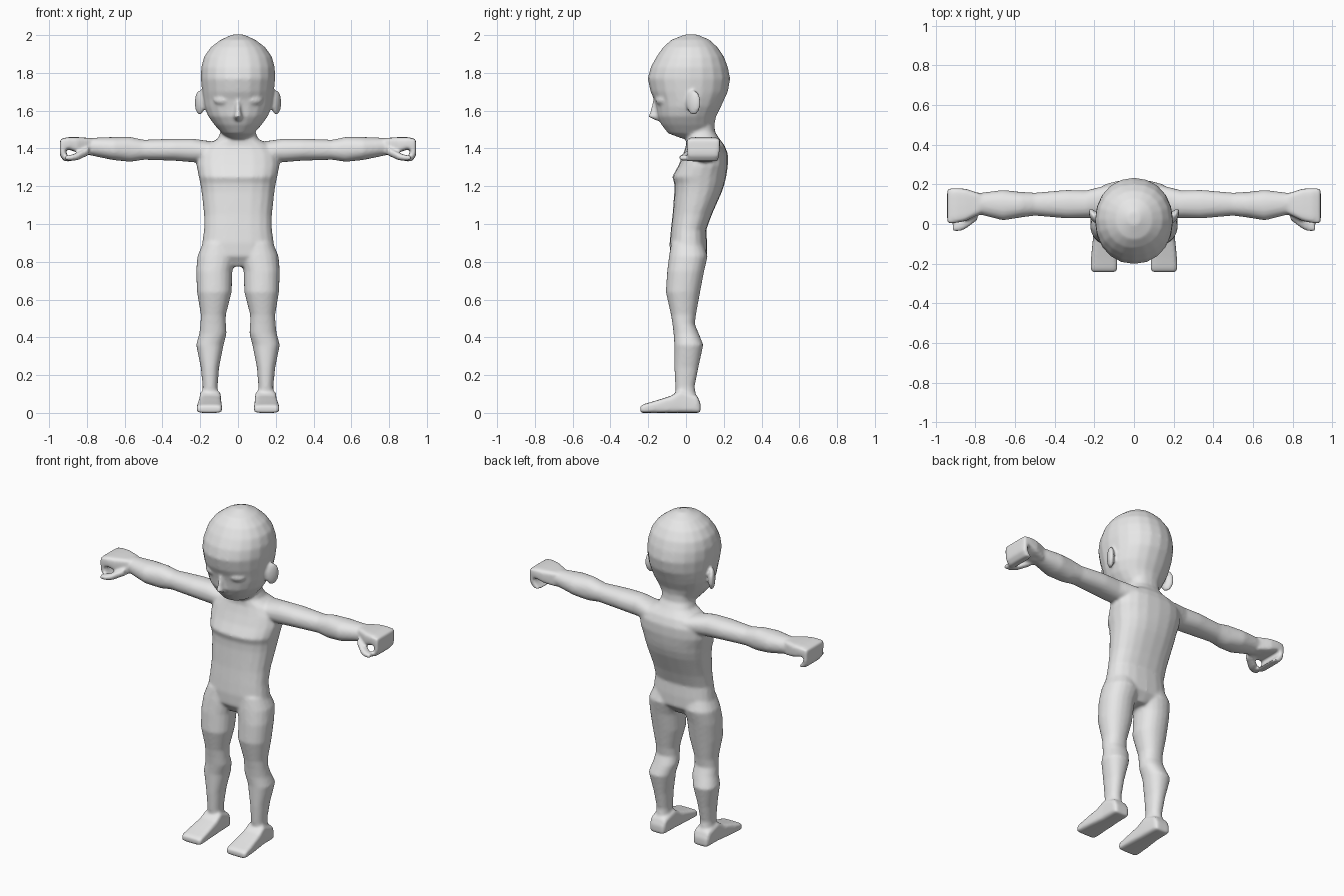
import bpy, bmesh, math
from mathutils import Matrix, Vector

bm = bmesh.new()
SIDES = 20


def loft(axis, rings, p=2.0, s=1):
    """Skin superellipse rings (t, a0, a1, b0, b1) along an axis; s=-1 mirrors in x."""
    loops = []
    for t, a0, a1, b0, b1 in rings:
        loop = []
        for i in range(SIDES):
            ang = 2 * math.pi * i / SIDES
            c, d = math.cos(ang), math.sin(ang)
            a = (a0 + a1) / 2 + (a1 - a0) / 2 * math.copysign(abs(c) ** (2 / p), c)
            b = (b0 + b1) / 2 + (b1 - b0) / 2 * math.copysign(abs(d) ** (2 / p), d)
            x, y, z = {'x': (t, a, b), 'y': (a, t, b), 'z': (a, b, t)}[axis]
            loop.append(bm.verts.new((s * x, y, z)))
        loops.append(loop)
    for l0, l1 in zip(loops, loops[1:]):
        for i in range(SIDES):
            j = (i + 1) % SIDES
            bm.faces.new((l0[i], l0[j], l1[j], l1[i]))
    bm.faces.new(loops[0])
    bm.faces.new(loops[-1])


def blob(center, size, rot_z=0.0):
    m = (Matrix.Translation(Vector(center)) @ Matrix.Rotation(rot_z, 4, 'Z')
         @ Matrix.Diagonal((*size, 1)))
    bmesh.ops.create_uvsphere(bm, u_segments=16, v_segments=10, radius=1, matrix=m)


def sym(z, w, y0, y1):
    return (z, -w, w, y0, y1)


# head
loft('z', [sym(1.452, .05, -.02, .12), sym(1.48, .085, -.095, .14),
           sym(1.525, .125, -.13, .15), sym(1.57, .158, -.152, .16),
           sym(1.62, .178, -.16, .185), sym(1.66, .185, -.17, .203),
           sym(1.70, .19, -.188, .222), sym(1.77, .197, -.203, .234),
           sym(1.83, .195, -.187, .222), sym(1.885, .18, -.157, .202),
           sym(1.935, .145, -.122, .168), sym(1.975, .093, -.078, .125),
           sym(2.003, .03, -.005, .06)], 2.1)

# nose
loft('z', [(1.545, -.012, .012, -.155, -.1), (1.568, -.024, .024, -.2, -.1),
           (1.59, -.019, .019, -.192, -.1), (1.665, -.012, .012, -.172, -.1)])

# torso and neck
loft('z', [sym(.775, .05, -.05, .07), sym(.83, .2, -.085, .112),
           sym(.9, .19, -.087, .112), sym(.97, .18, -.08, .107),
           sym(1.05, .18, -.071, .137), sym(1.17, .193, -.062, .19),
           sym(1.215, .2, -.062, .205), sym(1.25, .208, -.073, .213),
           sym(1.31, .22, -.04, .222), sym(1.37, .215, -.015, .222),
           sym(1.415, .18, 0, .205), sym(1.45, .108, 0, .178),
           sym(1.49, .092, 0, .153), sym(1.56, .092, 0, .15)], 2.4)

for s in (1, -1):
    # closed eyelids and ears
    blob((s * .088, -.135, 1.655), (.045, .022, .024), s * .4)
    blob((s * .203, .04, 1.642), (.02, .042, .066), s * -.5)
    # arms
    loft('x', [(.12, .03, .2, 1.33, 1.435), (.24, .03, .17, 1.327, 1.452),
               (.34, .028, .172, 1.335, 1.452), (.5, .042, .158, 1.34, 1.446),
               (.57, .033, .162, 1.329, 1.461), (.66, .018, .172, 1.338, 1.461),
               (.78, .048, .157, 1.363, 1.456), (.82, .04, .165, 1.37, 1.456)], 2.2, s)
    # palms, curled fingers and thumbs
    loft('x', [(.78, .05, .155, 1.365, 1.455), (.85, .015, .178, 1.378, 1.46),
               (.9, .005, .181, 1.395, 1.46), (.942, .003, .178, 1.39, 1.45)], 5, s)
    loft('z', [(1.45, .885, .942, .005, .178), (1.385, .912, .944, .005, .178),
               (1.36, .9, .942, .008, .175), (1.332, .875, .92, .01, .17)], 5, s)
    loft('x', [(.79, .02, .08, 1.365, 1.41), (.85, -.025, .04, 1.337, 1.378),
               (.88, -.037, .02, 1.335, 1.367), (.915, -.037, .0, 1.337, 1.362)], 2.5, s)
    # legs
    loft('z', [(.9, .02, .185, -.078, .092), (.83, .008, .215, -.09, .115),
               (.75, .03, .222, -.1, .096), (.64, .033, .217, -.107, .075),
               (.52, .064, .197, -.08, .053), (.47, .064, .199, -.072, .047),
               (.42, .06, .205, -.066, .068), (.36, .076, .222, -.062, .092),
               (.24, .1, .197, -.062, .066), (.14, .108, .187, -.057, .046),
               (.04, .105, .19, -.05, .06)], 2.2, s)
    # feet
    loft('y', [(.077, .105, .19, 0, .05), (.06, .095, .2, 0, .09),
               (-.03, .09, .203, 0, .122), (-.08, .088, .208, 0, .09),
               (-.17, .085, .217, 0, .062), (-.225, .084, .219, 0, .046),
               (-.242, .09, .213, 0, .036)], 5, s)

bmesh.ops.recalc_face_normals(bm, faces=bm.faces)
mesh = bpy.data.meshes.new("body")
bm.to_mesh(mesh)
bm.free()
body = bpy.data.objects.new("body", mesh)
bpy.context.collection.objects.link(body)

# one plain grey colour
grey = bpy.data.materials.new("light grey")
grey.diffuse_color = (.8, .8, .8, 1)
mesh.materials.append(grey)

# fuse the parts into one skin and soften the joins
remesh = body.modifiers.new("fuse", 'REMESH')
remesh.mode = 'VOXEL'
remesh.voxel_size = .008
remesh.use_smooth_shade = True
soft = body.modifiers.new("soften", 'SMOOTH')
soft.factor = .5
soft.iterations = 8
